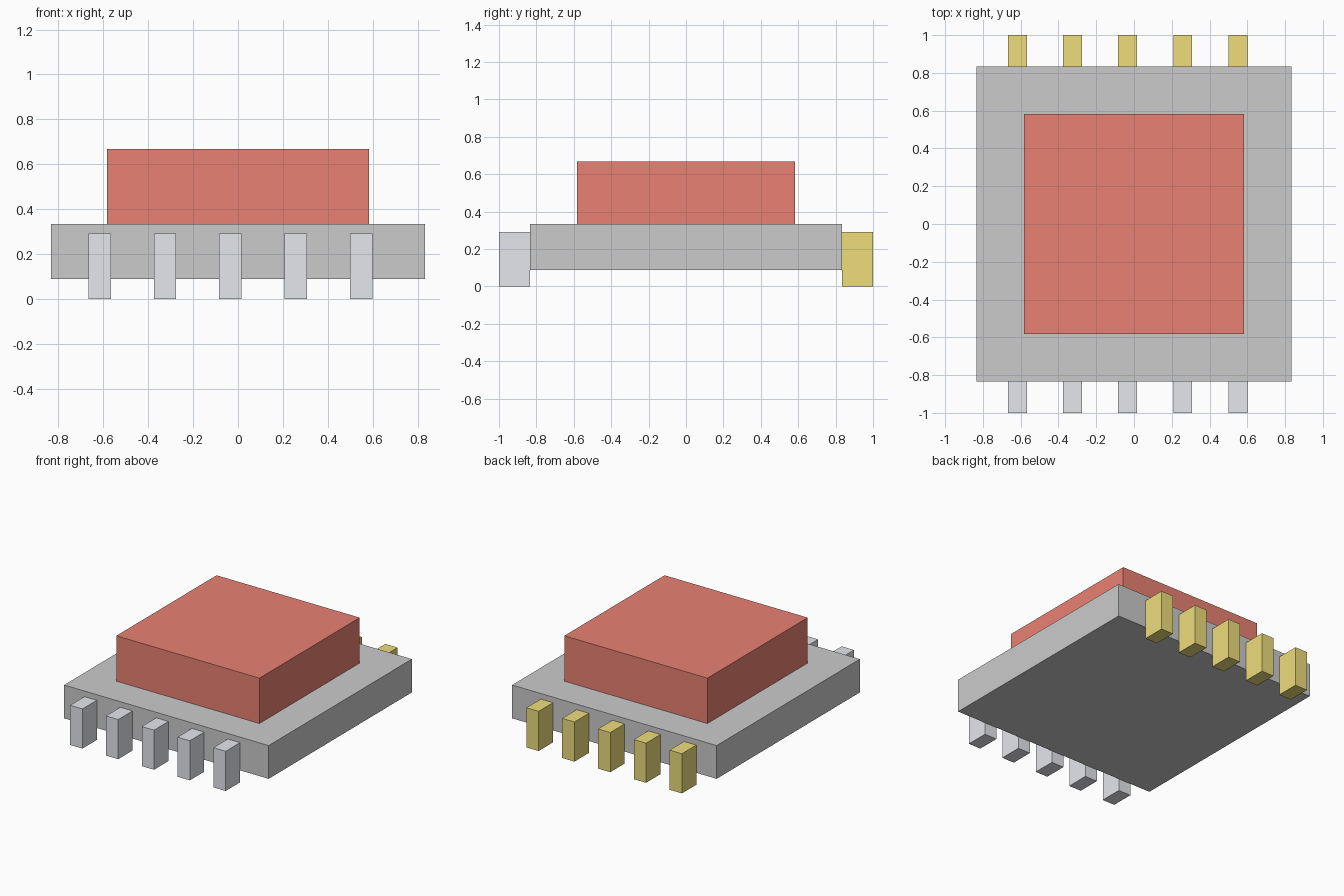
import bpy

if "Cube" in bpy.data.objects:
    bpy.data.objects.remove(bpy.data.objects["Cube"])


def material(name, rgb):
    mat = bpy.data.materials.new(name)
    mat.diffuse_color = (*rgb, 1.0)
    mat.use_nodes = True
    mat.node_tree.nodes["Principled BSDF"].inputs["Base Color"].default_value = mat.diffuse_color
    return mat


def box(name, low, high, mat=None):
    """Axis-aligned box between two corners."""
    centre = [(a + b) / 2 for a, b in zip(low, high)]
    size = [b - a for a, b in zip(low, high)]
    bpy.ops.mesh.primitive_cube_add(size=1, location=centre)
    obj = bpy.context.object
    obj.name = name
    obj.scale = size
    bpy.ops.object.transform_apply(location=False, rotation=False, scale=True)
    if mat:
        obj.data.materials.append(mat)
    return obj


red = material("red", (0.82, 0.22, 0.17))
gold = material("gold", (0.86, 0.72, 0.20))
silver = material("silver", (0.79, 0.80, 0.84))

BASE = 0.833      # half width of the base plate
BASE_TOP = 0.333

# Base plate and raised block
box("base_plate", (-BASE, -BASE, 0.088), (BASE, BASE, BASE_TOP))
box("top_block", (-0.583, -0.583, BASE_TOP), (0.583, 0.583, 0.667), red)

# Five pins along the front and five along the back
for i in range(5):
    x = -0.667 + i * 0.2917
    box(f"front_pin_{i + 1}", (x, -1, 0), (x + 0.1, -BASE, 0.292), silver)
    box(f"back_pin_{i + 1}", (x, BASE, 0), (x + 0.1, 1, 0.292), gold)
